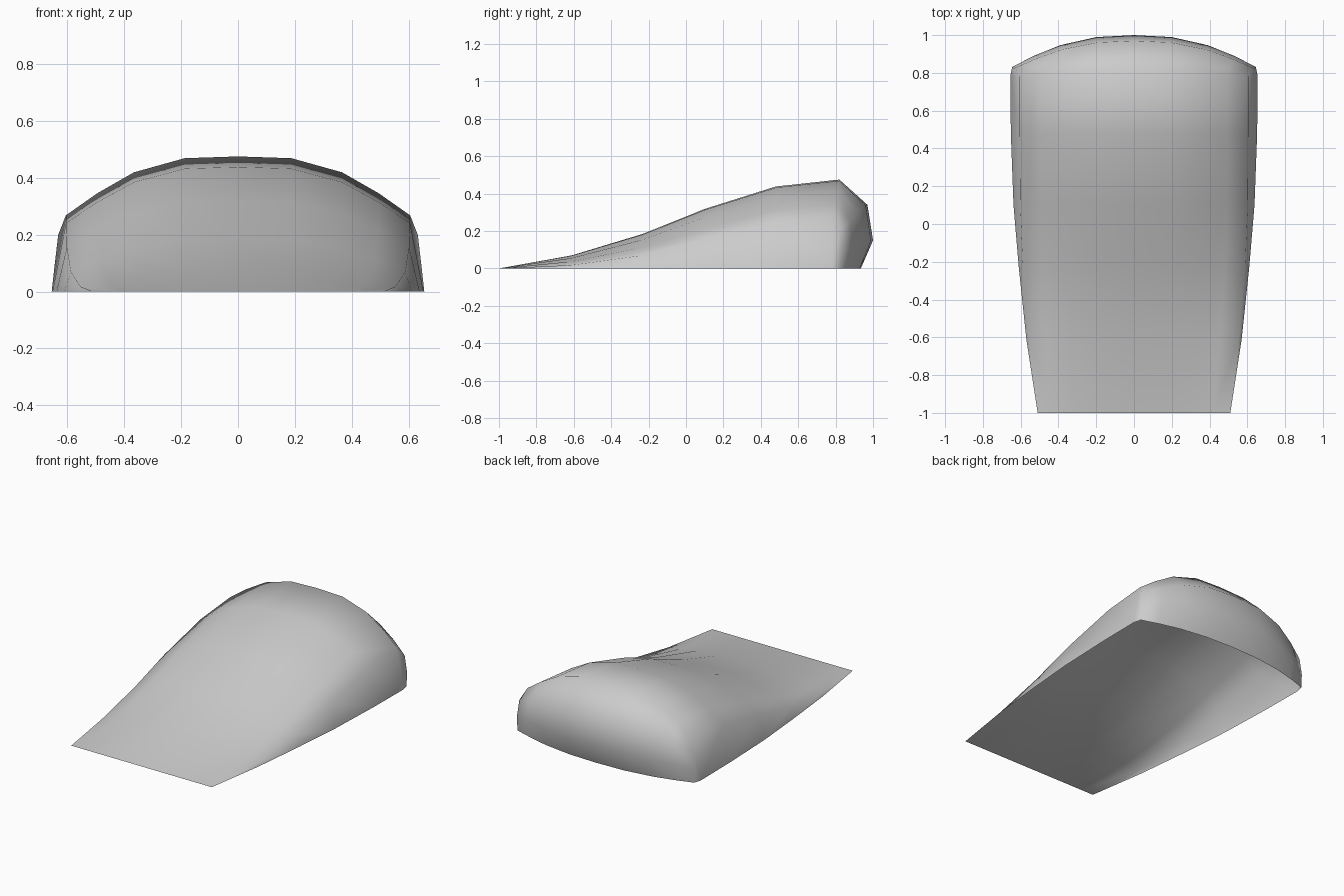
import bpy, bmesh

if "Cube" in bpy.data.objects:
    bpy.data.objects.remove(bpy.data.objects["Cube"])

# Ramp stations: y, crest height, shoulder x, shoulder height, base x
STATIONS = [
    (-1.00, 0.000, 0.51, 0.000, 0.51),
    (-0.61, 0.070, 0.555, 0.018, 0.57),
    (-0.23, 0.185, 0.588, 0.070, 0.61),
    (0.10, 0.318, 0.602, 0.155, 0.638),
    (0.48, 0.438, 0.605, 0.240, 0.652),
    (0.82, 0.475, 0.605, 0.268, 0.655),
]
X_FRAC = [0, 0.31, 0.605, 0.82, 1]        # column positions, centre to shoulder
DROP = [0, 0.03, 0.27, 0.63, 1]           # how far each column falls to the shoulder

# Back rows: (outer x, outer y, outer z, centre y, centre z)
BACK = [
    (0.632, 0.825, 0.20, 0.97, 0.34),
    (0.645, 0.832, 0.09, 1.00, 0.15),
    (0.642, 0.830, 0.00, 0.935, 0.00),
]

bm = bmesh.new()
rows, base = [], []

# Ramp and crest rows
for y, h, sx, sz, bx in STATIONS:
    back_shift = 0.04 if y > 0.8 else 0
    rows.append([bm.verts.new((sx * f, y - back_shift * d, h - (h - sz) * d))
                 for f, d in zip(X_FRAC, DROP)])
    base.append(rows[0][-1] if y == -1 else bm.verts.new((bx, y - back_shift, 0)))

# Rounded back rows
for ox, oy, oz, cy, cz in BACK:
    rows.append([bm.verts.new((ox * f, cy + (oy - cy) * (0.5 * d + 0.5 * f * f),
                               cz + (oz - cz) * d))
                 for f, d in zip(X_FRAC, DROP)])

for a, b in zip(rows, rows[1:]):
    for i in range(len(X_FRAC) - 1):
        bm.faces.new((a[i], a[i + 1], b[i + 1], b[i]))

# Side wall down to the open bottom rim
n = len(STATIONS)
bm.faces.new((rows[0][-1], base[1], rows[1][-1]))
for i in range(1, n - 1):
    bm.faces.new((rows[i][-1], base[i], base[i + 1], rows[i + 1][-1]))
for i in range(n - 1, n + len(BACK) - 1):
    bm.faces.new((rows[i][-1], base[-1], rows[i + 1][-1]))

bmesh.ops.recalc_face_normals(bm, faces=bm.faces)
if sum(f.normal.z * f.calc_area() for f in bm.faces) < 0:
    bmesh.ops.reverse_faces(bm, faces=bm.faces)
for f in bm.faces:
    f.smooth = True

mesh = bpy.data.meshes.new("wedge_shell")
bm.to_mesh(mesh)
bm.free()
shell = bpy.data.objects.new("wedge_shell", mesh)
bpy.context.collection.objects.link(shell)

# Left half
mirror = shell.modifiers.new("mirror", 'MIRROR')
mirror.use_axis[0] = True
mirror.use_clip = True
